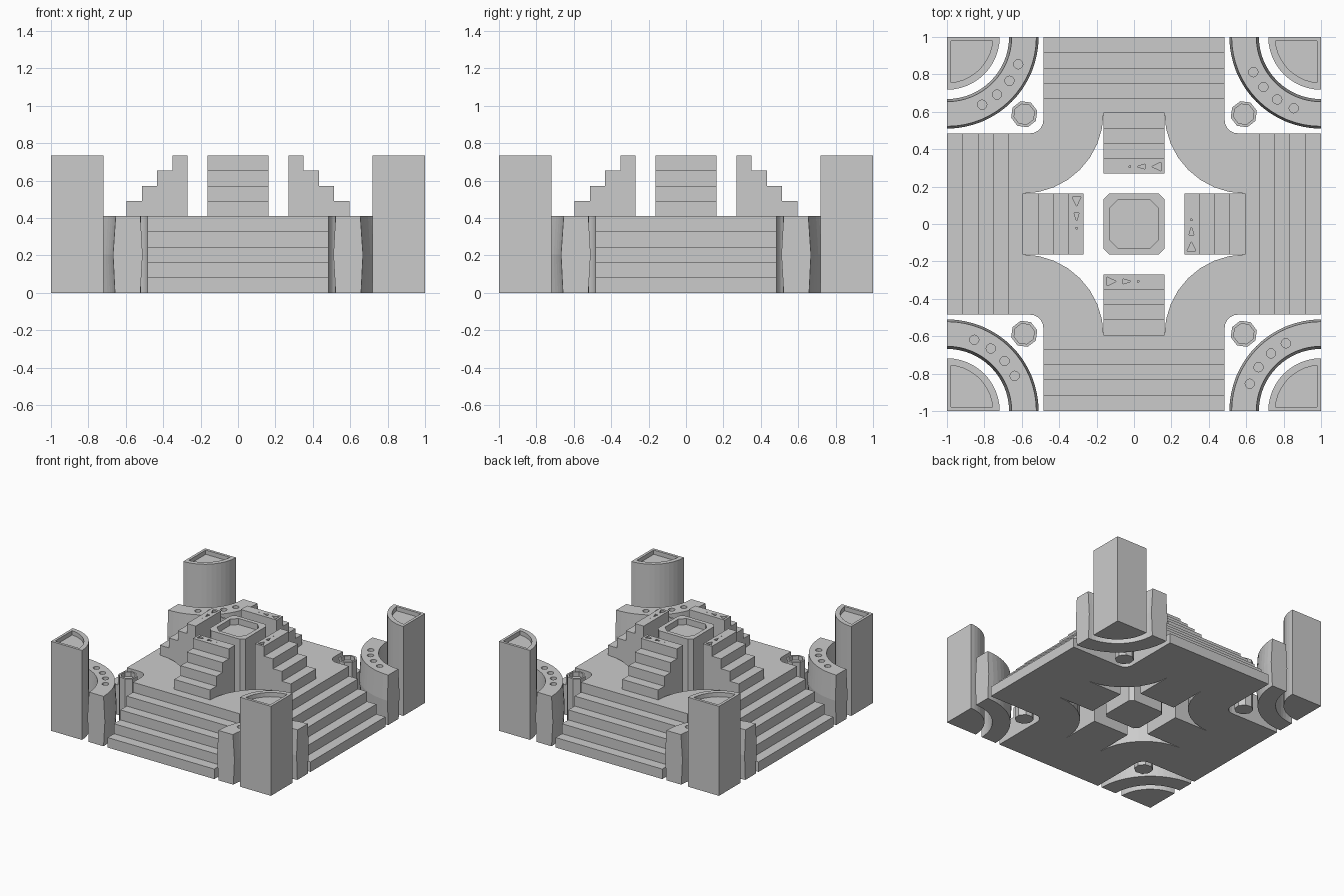
import bpy, bmesh, math

if "Cube" in bpy.data.objects:
    bpy.data.objects.remove(bpy.data.objects["Cube"])

W, H, T = 0.485, 0.41, 0.735      # arm half width, platform height, top height


def rot(p, k):
    """Exact quarter turns about the z axis."""
    x, y = p[0], p[1]
    for _ in range(k % 4):
        x, y = -y, x
    return (x, y) + tuple(p[2:])


def loft(name, sections, k=0):
    """Solid through matching closed sections, capped at both ends."""
    bm = bmesh.new()
    rings = [[bm.verts.new(rot(p, k)) for p in s] for s in sections]
    n = len(rings[0])
    for a, b in zip(rings, rings[1:]):
        for i in range(n):
            j = (i + 1) % n
            bm.faces.new((a[i], a[j], b[j], b[i]))
    bm.faces.new(rings[0][::-1])
    bm.faces.new(rings[-1])
    bmesh.ops.recalc_face_normals(bm, faces=bm.faces)
    me = bpy.data.meshes.new(name)
    bm.to_mesh(me)
    bm.free()
    ob = bpy.data.objects.new(name, me)
    bpy.context.collection.objects.link(ob)
    return ob


def prism(name, pts, z0, z1, k=0):
    return loft(name, [[(x, y, z) for x, y in pts] for z in (z0, z1)], k)


def profile(name, pts, half, k=0):
    """Extrude an x-z outline sideways along y."""
    return loft(name, [[(x, y, z) for x, z in pts] for y in (-half, half)], k)


def boolean(ob, other, op):
    m = ob.modifiers.new("cut", 'BOOLEAN')
    m.operation, m.object, m.solver = op, other, 'EXACT'
    other.hide_render = True
    bpy.context.view_layer.objects.active = ob
    bpy.ops.object.modifier_apply(modifier=m.name)
    bpy.data.objects.remove(other)


def cut(ob, pts, z0, z1, k=0):
    boolean(ob, prism("cutter", pts, z0, z1, k), 'DIFFERENCE')


def arc(cx, cy, r, a0, a1, n):
    return [(cx + r * math.cos(math.radians(a0 + (a1 - a0) * i / n)),
             cy + r * math.sin(math.radians(a0 + (a1 - a0) * i / n))) for i in range(n + 1)]


def ngon(cx, cy, r, n, a=0):
    return arc(cx, cy, r, a, a + 360, n)[:-1]


def octagon(h, c):
    return [p for k in range(4) for p in (rot((h, -h + c), k), rot((h, h - c), k))]


# Outer stairs and platform: two crossing stepped arms
half = []
for i in range(5):
    x0, x1 = 1 - 0.0825 * i, 1 - 0.0825 * (i + 1)
    half += [(x0, 0.082 * i), (x0, 0.082 * (i + 1))]
steps = half + [(-x, z) for x, z in reversed(half)]
body = profile("stepped_platform", steps, W)
boolean(body, profile("arm", steps, W, 1), 'UNION')

# Rounded inner corners of the platform
fillet = [(0.45, 0.45), (0.555, 0.45)] + arc(0.555, 0.555, 0.07, 270, 180, 6) + [(0.45, 0.555)]
for k in range(4):
    boolean(body, prism("fillet", fillet, 0, H, k), 'UNION')

# Through opening that leaves the inner stair blocks standing
S, I, O = 0.163, 0.27, 0.595
opening = []
for k in range(4):
    q = [(I, -S), (I, S)] + arc(O, O, O - S, 270, 180, 8)
    q[2], q[-1] = (O, S), (S, O)
    opening += [rot(p, k) for p in q]
cut(body, opening, -0.1, H + 0.1)

# Inner stairs on the platform
inner = [(I, 0.3), (O, 0.3)]
for i in range(4):
    x = O - 0.08125 * i
    inner += [(x, H + 0.08125 * i), (x, H + 0.08125 * (i + 1))]
inner += [(I, T)]
inner.pop(2)
for k in range(4):
    boolean(body, profile("inner_stair", inner, S, k), 'UNION')
    # Wedge-shaped pockets in the top step
    for y, l, w in ((-0.145, 0.05, 0.024), (-0.06, 0.045, 0.014), (0.02, 0.01, 0.005)):
        cut(body, [(0.307 - w, y), (0.307 + w, y), (0.307, y + l)], T - 0.03, T + 0.05, k)

# Central basin
basin = prism("central_basin", octagon(S, 0.03), 0, T)
cut(basin, octagon(0.13, 0.045), T - 0.05, T + 0.1)

for k in range(4):
    # Quarter-round corner tower with recessed top
    tower = prism("corner_tower", [(1, -1)] + arc(1, -1, 0.282, 90, 180, 12), 0, T, k)
    d = 0.022
    r = 0.245
    a = math.degrees(math.asin(d / r))
    cut(tower, [(1 - d, -1 + d)] + arc(1, -1, r, 90 + a, 180 - a, 10), T - 0.035, T + 0.1, k)

    # Curved wall with bulging sides, and its round sockets
    section = [(0.342, 0), (0.478, 0), (0.49, H / 2), (0.478, H), (0.346, H), (0.332, H / 2)]
    rings = []
    for i in range(17):
        t = math.pi / 2 * i / 16
        rings.append([(1 - q * math.cos(t), -1 + q * math.sin(t), z) for q, z in section])
    wall = loft("curved_wall", rings, k)
    for deg in (21, 35, 49, 62.5):
        t = math.radians(deg)
        cut(wall, ngon(1 - 0.408 * math.cos(t), -1 + 0.408 * math.sin(t), 0.025, 12),
            H - 0.035, H + 0.1, k)

    # Octagonal post with hollow top
    post = prism("octagonal_post", ngon(0.587, -0.587, 0.072, 8, 15), 0, H, k)
    cut(post, ngon(0.587, -0.587, 0.056, 8, 15), H - 0.035, H + 0.1, k)
